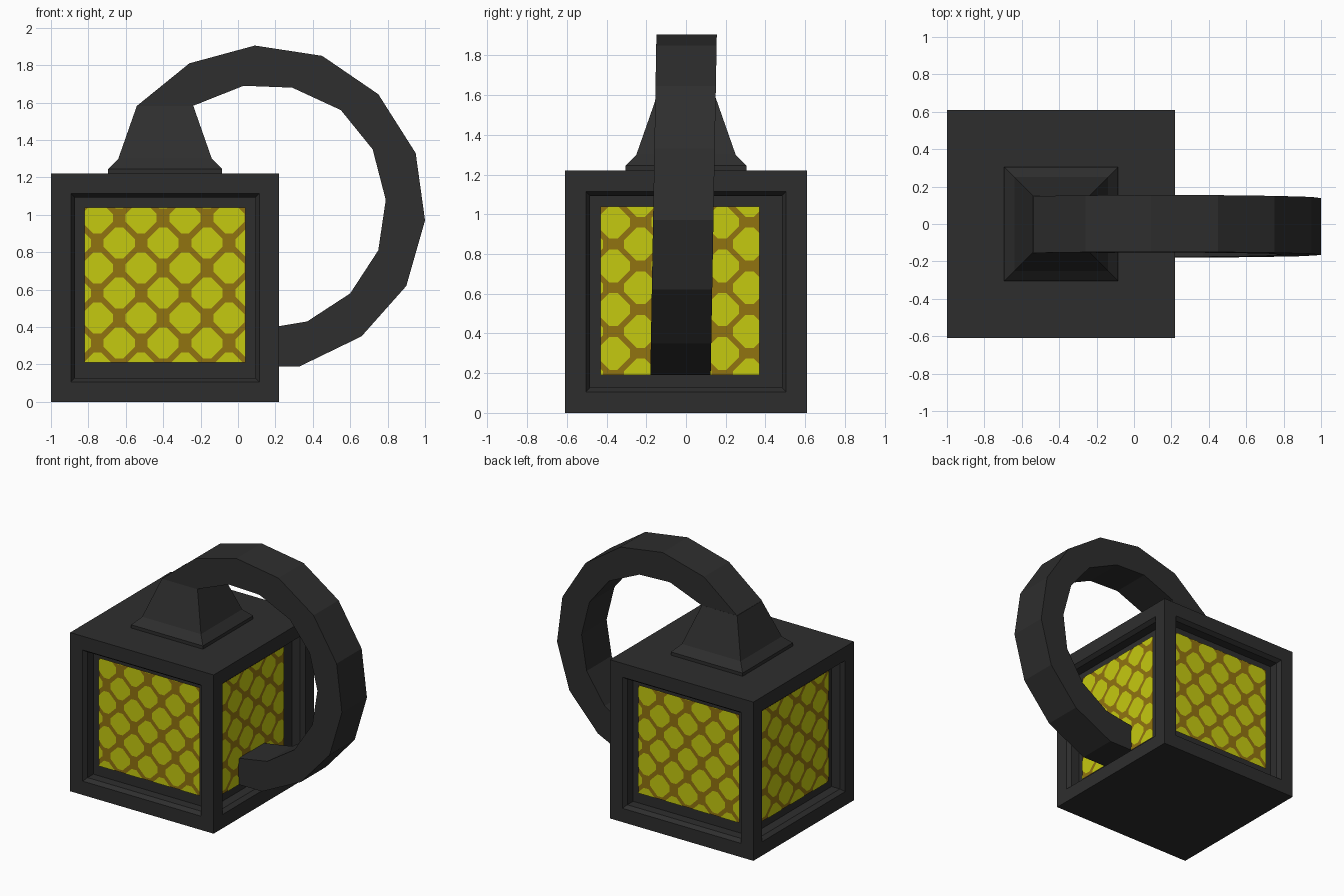
import bpy, bmesh, math
from mathutils import Matrix, Vector

if "Cube" in bpy.data.objects:
    bpy.data.objects.remove(bpy.data.objects["Cube"])

CX, HALF, DEPTH = -0.39, 0.61, 0.09


def material(name, rgb):
    m = bpy.data.materials.new(name)
    m.diffuse_color = (*rgb, 1)
    m.use_nodes = True
    m.node_tree.nodes["Principled BSDF"].inputs["Base Color"].default_value = m.diffuse_color
    return m


DARK = material("dark iron", (0.027, 0.027, 0.027))
BROWN = material("amber brown", (0.285, 0.172, 0.005))
YELLOW = material("glow yellow", (0.56, 0.585, 0.005))


def finish(bm, name, mat):
    bmesh.ops.recalc_face_normals(bm, faces=bm.faces)
    me = bpy.data.meshes.new(name)
    bm.to_mesh(me)
    bm.free()
    me.materials.append(mat)
    ob = bpy.data.objects.new(name, me)
    bpy.context.collection.objects.link(ob)
    return ob


# Lantern body: cube with a bevelled, recessed opening in each side
bm = bmesh.new()
bmesh.ops.create_cube(bm, size=2 * HALF,
                      matrix=Matrix.Translation((CX, 0, HALF)))
bm.normal_update()
for f in [f for f in bm.faces if abs(f.normal.z) < 0.5]:
    n = f.normal.copy()
    bmesh.ops.inset_region(bm, faces=[f], thickness=0.15)
    bmesh.ops.inset_region(bm, faces=[f], thickness=0.03)
    bmesh.ops.translate(bm, verts=f.verts, vec=-n * 0.03)
    bmesh.ops.inset_region(bm, faces=[f], thickness=0.0001)
    bmesh.ops.translate(bm, verts=f.verts, vec=-n * (DEPTH - 0.02))
finish(bm, "lantern_body", DARK)


# Window panes: brown lattice plate with yellow rounded diamonds on it
def window(name, angle, u0, u1, v0, v1, centre, step):
    place = (Matrix.Translation((CX, 0, 0)) @ Matrix.Rotation(angle, 4, 'Z')
             @ Matrix.Translation((0, -HALF + DEPTH, 0)))
    bm = bmesh.new()
    bm.faces.new([bm.verts.new((u, 0, v))
                  for u, v in ((u0, v0), (u1, v0), (u1, v1), (u0, v1))])
    bm.transform(place)
    finish(bm, name + "_pane", BROWN)

    bm = bmesh.new()
    a, b = 0.083, 0.021
    shape = ((a, -b), (a, b), (b, a), (-b, a), (-a, b), (-a, -b), (-b, -a), (b, -a))
    for i in range(-9, 10):
        for j in range(-9, 10):
            if (i + j) % 2:
                continue
            cu, cv = centre[0] + i * step[0], centre[1] + j * step[1]
            if u0 - a < cu < u1 + a and v0 - a < cv < v1 + a:
                bm.faces.new([bm.verts.new((cu + p, -0.004, cv + q)) for p, q in shape])
    # trim the diamonds at the pane edges
    for co, no in (((u0, 0, 0), (-1, 0, 0)), ((u1, 0, 0), (1, 0, 0)),
                   ((0, 0, v0), (0, 0, -1)), ((0, 0, v1), (0, 0, 1))):
        bmesh.ops.bisect_plane(bm, geom=bm.verts[:] + bm.edges[:] + bm.faces[:],
                               plane_co=co, plane_no=no, clear_outer=True)
    bm.transform(place)
    finish(bm, name + "_diamonds", YELLOW)


wide, tall = (0.1175, 0.134), (0.137, 0.11)
window("front", 0, -0.43, 0.43, 0.21, 1.04, (-0.01, 0.85), wide)
window("back", math.pi, -0.43, 0.43, 0.21, 1.04, (-0.01, 0.85), wide)
window("right", math.pi / 2, -0.43, 0.37, 0.19, 1.04, (-0.365, 0.96), tall)
window("left", -math.pi / 2, -0.43, 0.43, 0.19, 1.04, (-0.365, 0.96), tall)

# Stepped pyramid cap: stacked square rings
bm = bmesh.new()
rings = []
for h, z in ((0.305, 1.215), (0.305, 1.245), (0.25, 1.30), (0.15, 1.585)):
    rings.append([bm.verts.new((CX + sx * h, sy * h, z))
                  for sx, sy in ((-1, -1), (1, -1), (1, 1), (-1, 1))])
for lo, hi in zip(rings, rings[1:]):
    for k in range(4):
        bm.faces.new((lo[k], lo[k - 1], hi[k - 1], hi[k]))
bm.faces.new(rings[0])
bm.faces.new(rings[-1])
finish(bm, "top_cap", DARK)

# Curved handle: square band from the cap round to the right window
outer = [(-0.54, 1.583), (-0.26, 1.81), (0.09, 1.905), (0.45, 1.85), (0.75, 1.645),
         (0.95, 1.33), (1.0, 0.97), (0.90, 0.62), (0.66, 0.35), (0.33, 0.19), (0.12, 0.19)]
inner = [(-0.24, 1.583), (0.03, 1.69), (0.29, 1.68), (0.55, 1.56), (0.72, 1.35),
         (0.79, 1.08), (0.75, 0.81), (0.60, 0.58), (0.37, 0.43), (0.22, 0.405), (0.12, 0.39)]
bm = bmesh.new()
sections = []
for o, i in zip(outer, inner):
    sec = []
    for (x, z), side in ((o, -1), (o, 1), (i, 1), (i, -1)):
        lean = 0.003 - 0.018 * (1.9 - z)
        sec.append(bm.verts.new((x, side * 0.152 + lean, z)))
    sections.append(sec)
for s, t in zip(sections, sections[1:]):
    for k in range(4):
        bm.faces.new((s[k], s[k - 1], t[k - 1], t[k]))
bm.faces.new(sections[0])
bm.faces.new(sections[-1])
finish(bm, "handle", DARK)
